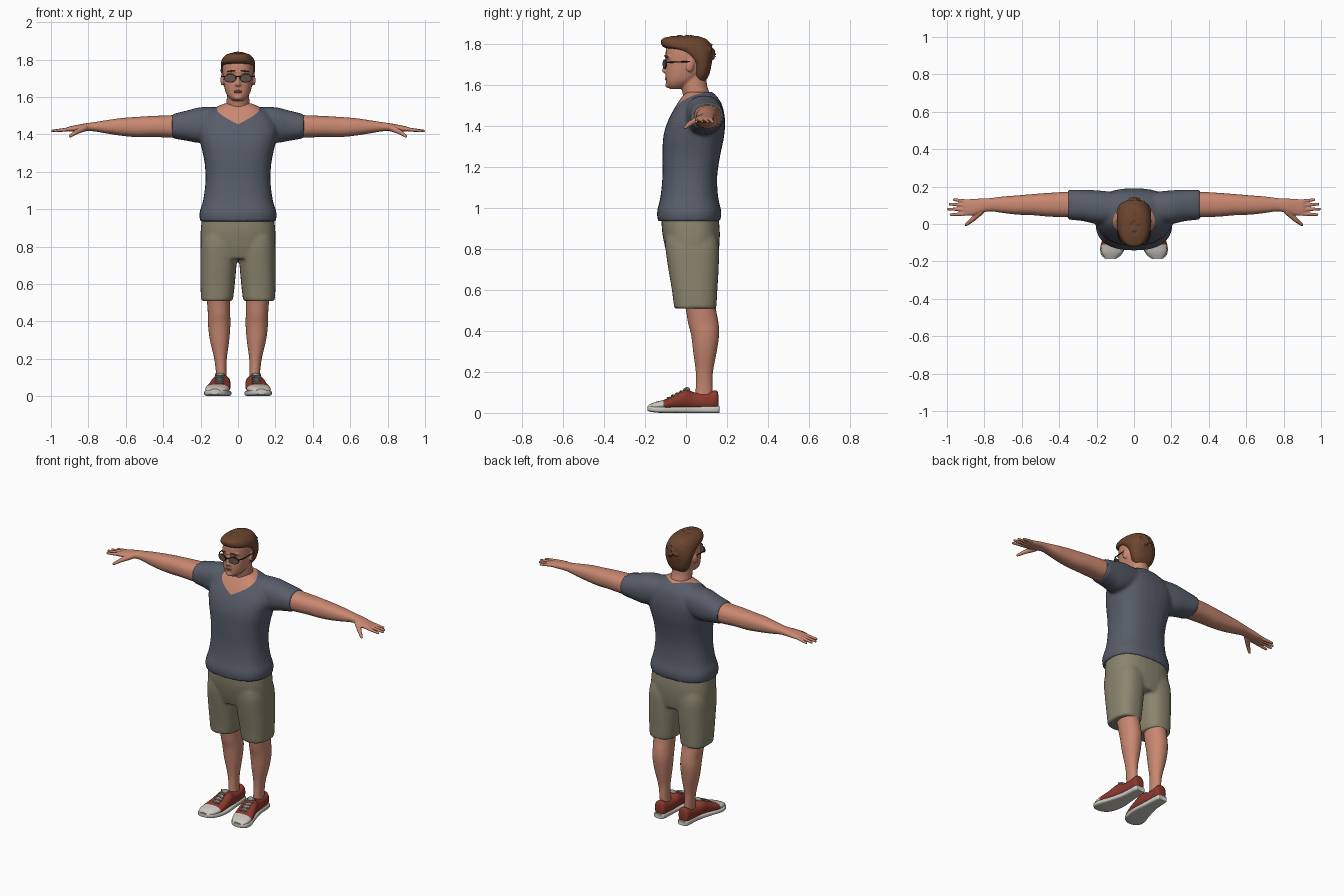
import bpy, bmesh, math, random
from mathutils import Vector, Matrix, Euler

random.seed(4)
if "Cube" in bpy.data.objects:
    bpy.data.objects.remove(bpy.data.objects["Cube"], do_unlink=True)


def material(name, hexcode):
    srgb = [int(hexcode[i:i + 2], 16) / 255 for i in (0, 2, 4)]
    lin = [c / 12.92 if c < .04 else ((c + .055) / 1.055) ** 2.4 for c in srgb]
    m = bpy.data.materials.new(name)
    m.use_nodes = True
    m.diffuse_color = (*lin, 1)
    m.node_tree.nodes["Principled BSDF"].inputs["Base Color"].default_value = (*lin, 1)
    return m


skin = material("skin", "c98871")
lip = material("lip", "a8685a")
shirt_grey = material("shirt grey", "575d6a")
khaki = material("khaki", "8b856f")
brown = material("hair brown", "6b452e")
red = material("shoe red", "8a382d")
white = material("rubber white", "cbc8bf")
lace = material("lace grey", "8c9088")
lens_tint = material("lens tint", "62544f")
black = material("frame black", "2a2726")


def loft(bm, axis, rows, power=2.3, n=32, steps=4):
    """Smooth loft; a row is position, then low and high bounds on the other axes."""
    rows = [Vector((r[0], -r[1], *r[1:]) if len(r) == 4 else r) for r in rows]
    path = []
    for i in range(len(rows) - 1):
        p, q, r, s = (rows[min(max(i + j, 0), len(rows) - 1)] for j in (-1, 0, 1, 2))
        for k in range(steps):
            u = k / steps
            path.append(q + .5 * (u * (r - p) + u * u * (2 * p - 5 * q + 4 * r - s)
                                  + u ** 3 * (3 * q - p - 3 * r + s)))
    path.append(rows[-1])
    rings = []
    for t, a0, a1, b0, b1 in path:
        ring = []
        for k in range(n):
            c, s = math.cos(math.tau * k / n), math.sin(math.tau * k / n)
            a = (a0 + a1) / 2 + (a1 - a0) / 2 * math.copysign(abs(c) ** (2 / power), c)
            b = (b0 + b1) / 2 + (b1 - b0) / 2 * math.copysign(abs(s) ** (2 / power), s)
            ring.append(bm.verts.new({"x": (t, a, b), "y": (a, t, b), "z": (a, b, t)}[axis]))
        rings.append(ring)
    for lo, hi in zip(rings, rings[1:]):
        for k in range(n):
            bm.faces.new((lo[k], lo[k - 1], hi[k - 1], hi[k]))
    bm.faces.new(rings[0])
    bm.faces.new(rings[-1])


def blob(bm, centre, size, rot=(0, 0, 0)):
    bmesh.ops.create_icosphere(bm, subdivisions=2, radius=1, matrix=Matrix.LocRotScale(
        Vector(centre), Euler(rot), Vector(size)))


def taper(bm, p, q, r0, r1, count=14):
    for k in range(count):
        u = k / (count - 1)
        r = r0 + (r1 - r0) * u
        blob(bm, Vector(p).lerp(Vector(q), u), (r, r, r))


def bar(bm, p, q, r):
    p, q = Vector(p), Vector(q)
    turn = (q - p).to_track_quat("Z", "Y")
    bmesh.ops.create_cone(bm, cap_ends=True, segments=10, radius1=r, radius2=r,
                          depth=(q - p).length,
                          matrix=Matrix.LocRotScale((p + q) / 2, turn, None))


def mirror(bm):
    copy = bmesh.ops.duplicate(bm, geom=bm.verts[:] + bm.edges[:] + bm.faces[:])
    verts = [g for g in copy["geom"] if isinstance(g, bmesh.types.BMVert)]
    bmesh.ops.scale(bm, vec=(-1, 1, 1), verts=verts)


def build(name, bm, mats, voxel=0, smooth=0, mirrored=False, cuts=(), rule=None):
    """Turn a bmesh into an object, fuse it, cut colour borders and paint by rule."""
    if mirrored:
        mirror(bm)
    bmesh.ops.recalc_face_normals(bm, faces=bm.faces[:])
    mesh = bpy.data.meshes.new(name)
    bm.to_mesh(mesh)
    bm.free()
    ob = bpy.data.objects.new(name, mesh)
    bpy.context.collection.objects.link(ob)
    if voxel:
        fuse = ob.modifiers.new("fuse", "REMESH")
        fuse.mode, fuse.voxel_size = "VOXEL", voxel
        soft = ob.modifiers.new("soften", "SMOOTH")
        soft.factor, soft.iterations = .5, smooth
        bpy.context.view_layer.update()
        graph = bpy.context.evaluated_depsgraph_get()
        mesh = bpy.data.meshes.new_from_object(ob.evaluated_get(graph))
        ob.modifiers.clear()
        ob.data = mesh
    for point, normal in cuts:
        bm = bmesh.new()
        bm.from_mesh(mesh)
        bmesh.ops.bisect_plane(bm, geom=bm.verts[:] + bm.edges[:] + bm.faces[:],
                               plane_co=point, plane_no=normal)
        bm.to_mesh(mesh)
        bm.free()
    mesh.materials.clear()
    for m in mats:
        mesh.materials.append(m)
    for f in mesh.polygons:
        f.material_index = rule(f) if rule else 0
    mesh.shade_smooth()
    mesh.set_sharp_from_angle(angle=math.radians(50))
    return ob


# Shirt: trunk and sleeves fused, with skin showing above the V neckline
bm = bmesh.new()
loft(bm, "x", [(.10, .0, .17, 1.38, 1.545), (.20, .0, .18, 1.355, 1.545),
               (.27, .015, .182, 1.365, 1.528), (.335, .022, .183, 1.376, 1.512),
               (.352, .024, .182, 1.382, 1.507)])
mirror(bm)
loft(bm, "z", [(.935, .203, -.137, .167), (.98, .206, -.141, .172), (1.05, .186, -.125, .157),
               (1.15, .174, -.115, .152), (1.25, .179, -.115, .166), (1.35, .2, -.11, .186),
               (1.43, .213, -.085, .19), (1.5, .18, -.047, .176), (1.54, .125, -.02, .152),
               (1.565, .075, .0, .128)], 2.5)
tip = Vector((0, -.06, 1.46))
neckline = [(tip, (-.37 * s, -.48, 1)) for s in (-1, 1)]


def above_neckline(f):
    d = f.center - tip
    return int(d.z > .37 * abs(d.x) + .48 * d.y)


build("shirt", bm, [shirt_grey, skin], .009, 4, cuts=neckline, rule=above_neckline)

# Shorts: hips and two legs
bm = bmesh.new()
loft(bm, "z", [(.508, .03, .196, -.056, .146), (.53, .025, .198, -.06, .149),
               (.6, .017, .201, -.069, .153), (.7, .008, .201, -.086, .159),
               (.8, .0, .2, -.1, .161), (.86, .0, .19, -.1, .15)], 2.5)
mirror(bm)
loft(bm, "z", [(.735, .17, -.08, .15), (.8, .198, -.1, .161), (.88, .2, -.116, .165),
               (.955, .192, -.12, .158)], 2.5)
build("shorts", bm, [khaki], .009, 4)

# Legs
bm = bmesh.new()
loft(bm, "z", [(.08, .06, .116, .045, .127), (.13, .062, .118, .048, .129),
               (.2, .06, .127, .048, .131), (.3, .047, .15, .035, .15),
               (.38, .041, .16, .025, .161), (.44, .042, .161, .01, .158),
               (.5, .042, .165, .0, .147), (.58, .042, .168, -.02, .14)], 2.1)
build("legs", bm, [skin], mirrored=True)

# Arms and hands
bm = bmesh.new()
loft(bm, "x", [(.28, .035, .173, 1.38, 1.508), (.36, .036, .172, 1.382, 1.502),
               (.46, .04, .166, 1.386, 1.498), (.54, .047, .16, 1.385, 1.493),
               (.62, .05, .153, 1.392, 1.487), (.7, .059, .147, 1.404, 1.476),
               (.77, .068, .138, 1.416, 1.465), (.82, .058, .136, 1.416, 1.458),
               (.86, .046, .134, 1.414, 1.45), (.9, .045, .129, 1.415, 1.442),
               (.915, .052, .122, 1.42, 1.436)])
for base, end, reach in ((.12, .13, .968), (.099, .106, .991), (.077, .08, 1.0), (.055, .05, .986)):
    taper(bm, (.89, base, 1.429), (reach - .007, end, 1.418), .0115, .008)
taper(bm, (.82, .065, 1.433), (.865, .022, 1.412), .018, .013)
taper(bm, (.865, .022, 1.412), (.898, -.004, 1.39), .013, .0085)
build("arms", bm, [skin], .004, 2, mirrored=True)

# Head, neck, nose, ears and brow
bm = bmesh.new()
loft(bm, "z", [(1.47, .08, .0, .145), (1.54, .064, -.012, .122), (1.6, .06, -.025, .102),
               (1.68, .058, -.02, .1)], 2.1)
loft(bm, "z", [(1.578, .026, -.078, -.03), (1.594, .046, -.093, .01), (1.62, .064, -.098, .05),
               (1.66, .075, -.1, .09), (1.7, .08, -.098, .11), (1.74, .083, -.099, .118),
               (1.78, .08, -.096, .118), (1.81, .065, -.07, .1), (1.825, .04, -.03, .07)])
taper(bm, (0, -.094, 1.715), (0, -.106, 1.668), .009, .012)
for s in (-1, 1):
    blob(bm, (s * .011, -.098, 1.665), (.009, .011, .008))
    blob(bm, (s * .084, .02, 1.692), (.009, .02, .033), (-.2, 0, s * .25))
    blob(bm, (s * .034, -.09, 1.733), (.032, .012, .008), (0, 0, s * .35))
blob(bm, (0, -.088, 1.597), (.024, .014, .014))
build("head", bm, [skin], .005, 3)

bm = bmesh.new()
for z in (1.632, 1.625):
    blob(bm, (0, -.095, z), (.023, .008, .005))
build("lips", bm, [lip])

# Hair: cap with raised locks, swept forward over the forehead
bm = bmesh.new()
loft(bm, "z", [(1.62, .05, .045, .097), (1.65, .071, .034, .114), (1.7, .085, .028, .125),
               (1.74, .091, -.01, .13), (1.765, .092, -.055, .13), (1.782, .091, -.108, .128),
               (1.802, .085, -.122, .118), (1.824, .066, -.115, .095), (1.836, .035, -.07, .05)])
for _ in range(110):
    turn, lift = random.uniform(0, math.tau), random.uniform(-.3, 1.4)
    spot = Vector((.086 * math.cos(turn) * math.cos(lift),
                   .118 * math.sin(turn) * math.cos(lift) + .008, 1.75 + .083 * math.sin(lift)))
    if spot.z > 1.785 or spot.y > .045:
        blob(bm, spot, (.009, .026, .008),
             (random.uniform(-.5, .2), 0, random.uniform(-.6, .6)))
build("hair", bm, [brown], .005, 1)

bm = bmesh.new()
blob(bm, (.037, -.097, 1.738), (.026, .006, .005), (0, .12, .35))
build("eyebrows", bm, [brown], mirrored=True)

# Glasses
for name, mat, w, h, thick in (("glasses_rims", black, .033, .023, .005),
                               ("glasses_lenses", lens_tint, .029, .019, .008)):
    bm = bmesh.new()
    bmesh.ops.create_cone(bm, cap_ends=True, segments=28, radius1=1, radius2=1, depth=1,
                          matrix=Matrix.LocRotScale(Vector((.041, -.103, 1.7)),
                                                    Euler((math.pi / 2, 0, .25)),
                                                    Vector((w, h, thick))))
    if mat == black:
        bar(bm, (0, -.113, 1.708), (.014, -.11, 1.708), .0025)
        bar(bm, (.07, -.095, 1.708), (.084, -.07, 1.709), .003)
        bar(bm, (.084, -.07, 1.709), (.088, .02, 1.712), .003)
    build(name, bm, [mat], mirrored=True)

# Shoes: rubber sole, canvas upper with rubber toe, tongue and laces
bm = bmesh.new()
loft(bm, "y", [(.162, .065, .107, .002, .032), (.152, .05, .122, .0, .034),
               (.05, .043, .13, .0, .032), (-.05, .035, .158, .0, .03),
               (-.12, .046, .18, .0, .031), (-.165, .068, .175, .004, .033),
               (-.188, .1, .15, .01, .034)], 4)
build("shoe_soles", bm, [white], mirrored=True)
bm = bmesh.new()
loft(bm, "y", [(.158, .065, .105, .02, .085), (.148, .051, .121, .015, .11),
               (.1, .046, .126, .015, .1), (.04, .043, .132, .015, .1),
               (.0, .04, .142, .015, .115), (-.05, .04, .157, .015, .09),
               (-.1, .045, .173, .015, .066), (-.15, .062, .173, .015, .053),
               (-.183, .094, .153, .015, .038)])
toe = [((0, -.11, 0), (0, 1, 0))]
build("shoe_uppers", bm, [red, white], mirrored=True, cuts=toe,
      rule=lambda f: int(f.center.y < -.11))
bm = bmesh.new()
blob(bm, (.092, .002, .112), (.024, .018, .013), (.4, 0, 0))
blob(bm, (.098, -.045, .089), (.02, .05, .006), (.46, 0, 0))
for k in range(5):
    y = -.09 + .021 * k
    z = .072 + .49 * (y + .1)
    bar(bm, (.075, y, z - .004), (.122, y + .008, z - .003), .005)
build("shoe_tongues_and_laces", bm, [lace], mirrored=True)
